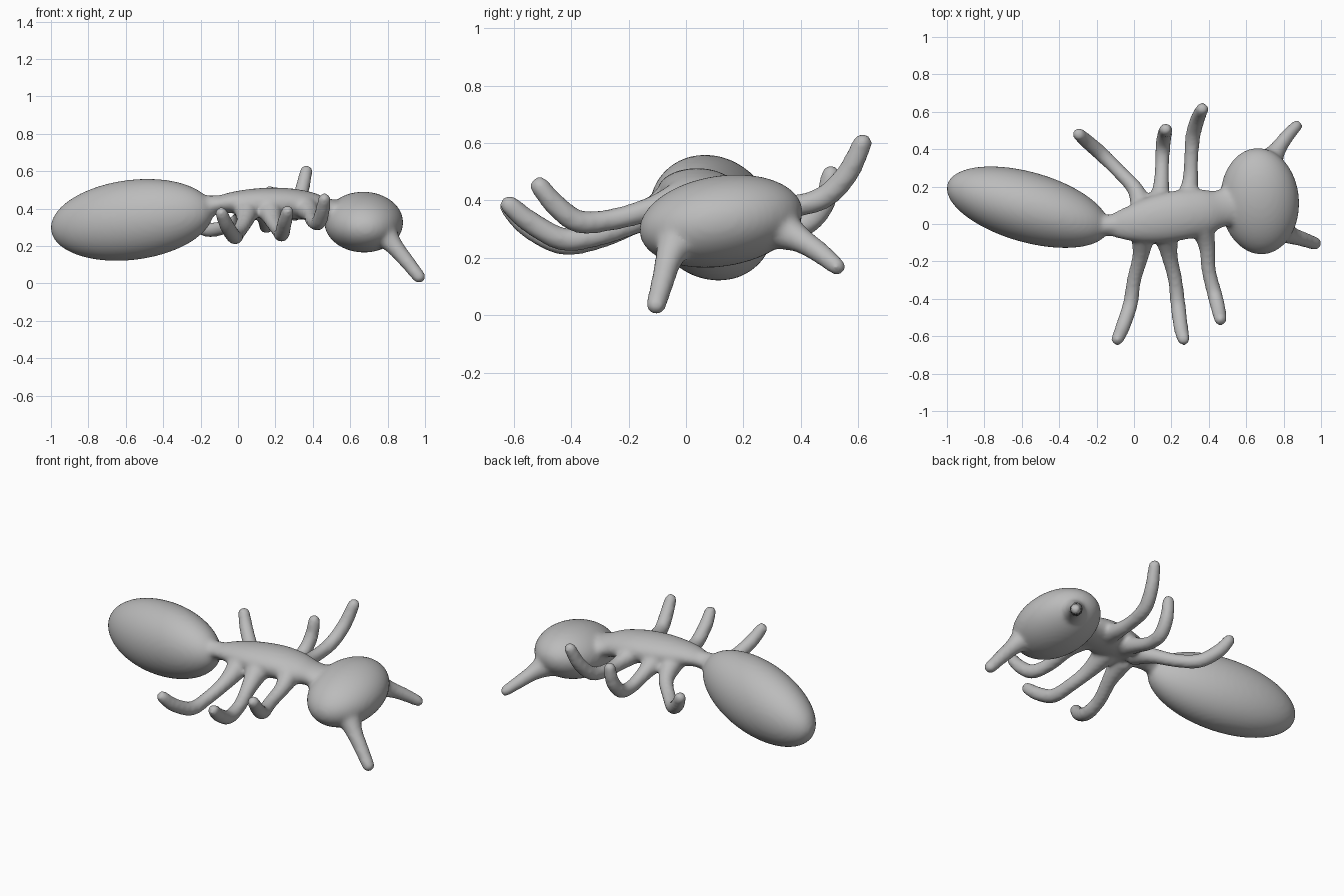
import bpy, bmesh, math
from mathutils import Vector, Matrix

cube = bpy.data.objects.get("Cube")
if cube:
    bpy.data.objects.remove(cube, do_unlink=True)

grey = bpy.data.materials.new("plain grey")
grey.use_nodes = True
grey.diffuse_color = (0.5, 0.5, 0.5, 1)
grey.node_tree.nodes["Principled BSDF"].inputs["Base Color"].default_value = (0.5, 0.5, 0.5, 1)

parts = []


def finish(name, bm):
    bmesh.ops.recalc_face_normals(bm, faces=bm.faces)
    mesh = bpy.data.meshes.new(name)
    bm.to_mesh(mesh)
    bm.free()
    obj = bpy.data.objects.new(name, mesh)
    bpy.context.collection.objects.link(obj)
    parts.append(obj)


def ellipsoid(name, center, radii, rotation):
    bm = bmesh.new()
    m = Matrix.Translation(center) @ rotation @ Matrix.Diagonal((*radii, 1))
    bmesh.ops.create_uvsphere(bm, u_segments=48, v_segments=32, radius=1, matrix=m)
    finish(name, bm)


def spline(points, steps=6):
    """Catmull-Rom interpolation of the control points."""
    p = [Vector(q) for q in points]
    p = [2 * p[0] - p[1]] + p + [2 * p[-1] - p[-2]]
    out = []
    for i in range(1, len(p) - 2):
        a, b, c, d = p[i - 1:i + 3]
        for k in range(steps):
            t = k / steps
            out.append(0.5 * (2 * b + (c - a) * t + (2 * a - 5 * b + 4 * c - d) * t * t
                              + (3 * b - a - 3 * c + d) * t ** 3))
    return out + [p[-2]]


def tube(name, points, radii, flat=1.0, sides=20):
    """Tapered round tube along a path with a rounded tip."""
    path = spline(points)
    sizes = [v.x for v in spline([(r, 0, 0) for r in radii])]
    bm = bmesh.new()
    rings = []
    for i, c in enumerate(path):
        d = (path[min(i + 1, len(path) - 1)] - path[max(i - 1, 0)]).normalized()
        ref = Vector((0, 0, 1)) if abs(d.z) < 0.95 else Vector((1, 0, 0))
        u = d.cross(ref).normalized()
        v = u.cross(d)
        rings.append([bm.verts.new(c + sizes[i] * (u * math.cos(a) + v * flat * math.sin(a)))
                      for a in (math.tau * k / sides for k in range(sides))])
    for r0, r1 in zip(rings, rings[1:]):
        for k in range(sides):
            n = (k + 1) % sides
            bm.faces.new((r0[k], r0[n], r1[n], r1[k]))
    bm.faces.new(rings[0])
    bm.faces.new(rings[-1])
    if flat == 1.0:
        bmesh.ops.create_uvsphere(bm, u_segments=20, v_segments=12, radius=sizes[-1],
                                  matrix=Matrix.Translation(path[-1]))
    finish(name, bm)


# Abdomen, tilted along its long axis
axis = Vector((0.83, -0.235, 0.105)).normalized()
side = Vector((0, 0, 1)).cross(axis).normalized()
up = axis.cross(side)
abdomen_turn = Matrix((axis, side, up)).transposed().to_4x4()
ellipsoid("abdomen", (-0.567, 0.09, 0.34), (0.452, 0.188, 0.214), abdomen_turn)

# Head, wide across and leaning to one side
ellipsoid("head", (0.672, 0.122, 0.328), (0.211, 0.288, 0.158),
          Matrix.Rotation(math.radians(9), 4, 'X') @ Matrix.Rotation(math.radians(4), 4, 'Z'))

# Thorax with narrow waist and neck
tube("thorax",
     [(-0.24, -0.01, 0.41), (-0.14, -0.008, 0.418), (-0.04, 0.0, 0.432), (0.1, 0.022, 0.432),
      (0.25, 0.048, 0.428), (0.38, 0.065, 0.415), (0.47, 0.085, 0.395), (0.58, 0.11, 0.36)],
     [0.07, 0.058, 0.09, 0.125, 0.135, 0.122, 0.1, 0.13], flat=0.62)
# Rounded ridge that fills out the waist
tube("waist", [(-0.22, -0.01, 0.41), (-0.12, -0.006, 0.42), (0.0, 0.0, 0.43)],
     [0.06, 0.052, 0.05])

# Legs: each path runs from the thorax to the raised foot
legs = {
    "right_rear_leg": [(0.05, -0.04, 0.40), (0.035, -0.17, 0.33), (0.0, -0.3, 0.27),
                       (-0.02, -0.43, 0.25), (-0.06, -0.55, 0.31), (-0.088, -0.615, 0.375)],
    "right_middle_leg": [(0.17, -0.04, 0.40), (0.19, -0.17, 0.33), (0.22, -0.3, 0.28),
                         (0.235, -0.43, 0.265), (0.25, -0.55, 0.33), (0.265, -0.615, 0.385)],
    "right_front_leg": [(0.36, 0.0, 0.41), (0.39, -0.12, 0.37), (0.40, -0.25, 0.335),
                        (0.43, -0.37, 0.325), (0.45, -0.45, 0.38), (0.462, -0.51, 0.45)],
    "left_rear_leg": [(0.05, 0.05, 0.40), (0.01, 0.18, 0.34), (-0.08, 0.28, 0.298),
                      (-0.17, 0.37, 0.29), (-0.25, 0.44, 0.35), (-0.295, 0.48, 0.42)],
    "left_middle_leg": [(0.13, 0.08, 0.41), (0.145, 0.2, 0.35), (0.15, 0.32, 0.31),
                        (0.155, 0.42, 0.32), (0.165, 0.485, 0.4), (0.17, 0.505, 0.49)],
    "left_front_leg": [(0.27, 0.08, 0.42), (0.3, 0.22, 0.38), (0.305, 0.34, 0.377),
                       (0.315, 0.47, 0.405), (0.34, 0.56, 0.49), (0.365, 0.615, 0.6)],
}
for name, path in legs.items():
    tube(name, path, [0.07, 0.045, 0.039, 0.041, 0.04, 0.035])

# Feelers
tube("right_feeler", [(0.76, -0.02, 0.29), (0.835, -0.058, 0.2), (0.905, -0.082, 0.115),
                      (0.968, -0.104, 0.036)], [0.085, 0.05, 0.041, 0.036])
tube("left_feeler", [(0.71, 0.31, 0.31), (0.765, 0.395, 0.265), (0.82, 0.47, 0.215),
                     (0.87, 0.525, 0.17)], [0.085, 0.048, 0.038, 0.032])

# Fuse all parts into one smooth skin
bpy.ops.object.select_all(action='DESELECT')
for obj in parts:
    obj.select_set(True)
body = parts[0]
bpy.context.view_layer.objects.active = body
bpy.ops.object.join()
body.name = "ant_body"
remesh = body.modifiers.new("fuse", 'REMESH')
remesh.mode = 'VOXEL'
remesh.voxel_size = 0.012
remesh.use_smooth_shade = True
soften = body.modifiers.new("soften", 'SMOOTH')
soften.factor = 0.5
soften.iterations = 12
bpy.ops.object.convert(target='MESH')

# One colour and smooth shading
body.data.materials.clear()
body.data.materials.append(grey)
bpy.ops.object.shade_smooth()
